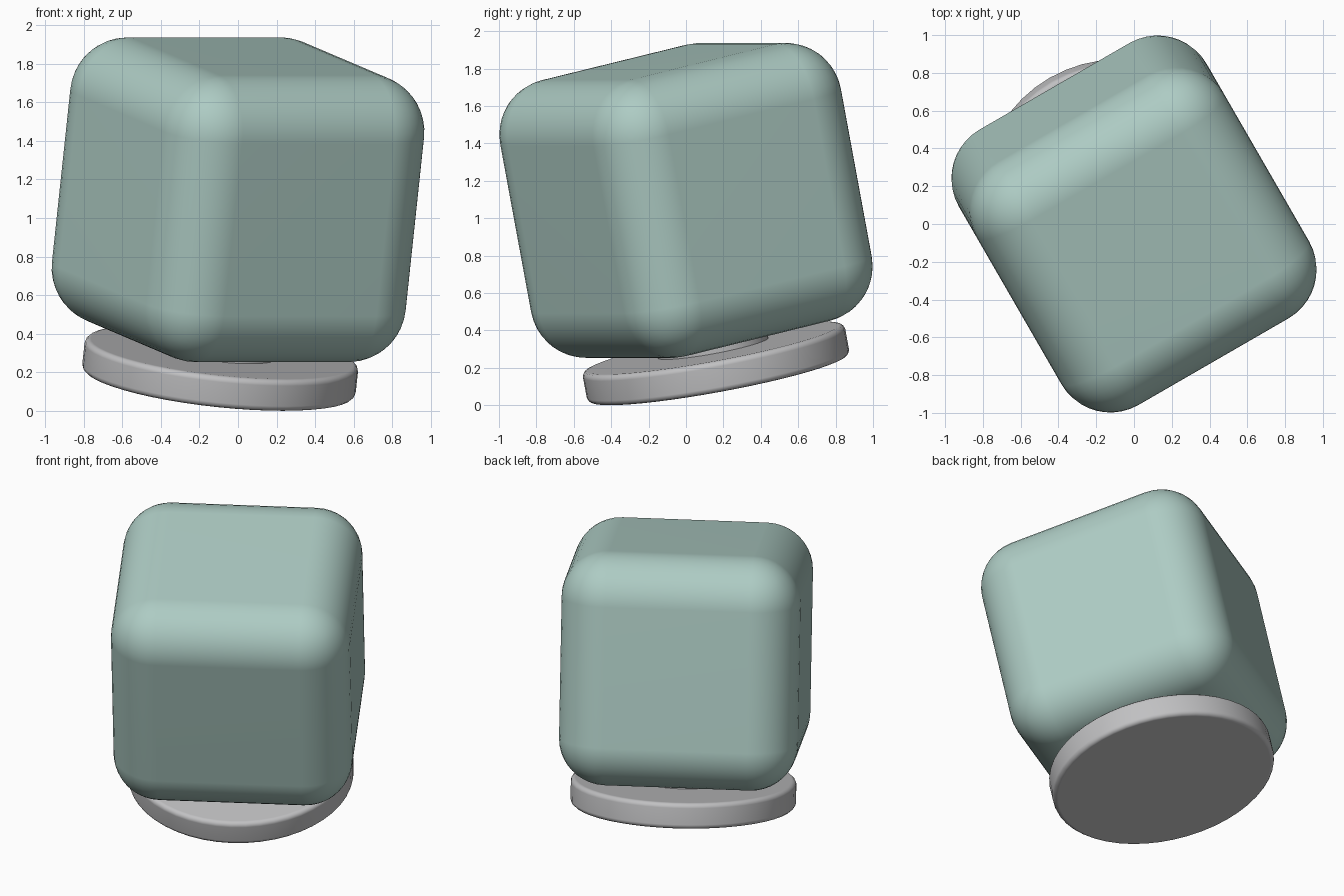
import bpy, bmesh, math
from mathutils import Matrix, Euler

cube = bpy.data.objects.get("Cube")
if cube:
    bpy.data.objects.remove(cube, do_unlink=True)


def material(name, rgb):
    m = bpy.data.materials.new(name)
    m.use_nodes = True
    m.diffuse_color = (*rgb, 1)
    m.node_tree.nodes["Principled BSDF"].inputs["Base Color"].default_value = (*rgb, 1)
    return m


teal = material("pale_teal", (0.42, 0.60, 0.55))
grey = material("light_grey", (0.53, 0.53, 0.54))

# Shared tilted frame: its origin is the middle of the body
tilt = (Matrix.Translation((0, 0, 1.095))
        @ Euler((math.radians(12), 0, math.radians(30))).to_matrix().to_4x4())


def make_object(name, bm, mat, offset, angle):
    mesh = bpy.data.meshes.new(name)
    bm.to_mesh(mesh)
    bm.free()
    mesh.materials.append(mat)
    ob = bpy.data.objects.new(name, mesh)
    bpy.context.collection.objects.link(ob)
    ob.matrix_world = tilt @ Matrix.Translation((0, 0, offset))
    bpy.ops.object.select_all(action='DESELECT')
    ob.select_set(True)
    bpy.context.view_layer.objects.active = ob
    bpy.ops.object.shade_smooth_by_angle(angle=math.radians(angle))
    # Keep the big flat faces flat next to the rounded edges
    wn = ob.modifiers.new("flat_faces", 'WEIGHTED_NORMAL')
    wn.keep_sharp = True
    return ob


def disc(radius, height, rounding, sides=48):
    bm = bmesh.new()
    bmesh.ops.create_cone(bm, cap_ends=True, segments=sides,
                          radius1=radius, radius2=radius, depth=height)
    if rounding:
        rims = [e for e in bm.edges if abs(e.verts[0].co.z - e.verts[1].co.z) < 1e-5]
        bmesh.ops.bevel(bm, geom=rims, offset=rounding, segments=3,
                        profile=0.5, affect='EDGES')
    return bm


# Rounded cube body
bm = bmesh.new()
bmesh.ops.create_cube(bm, size=1.514)
bmesh.ops.bevel(bm, geom=bm.edges[:], offset=0.30, segments=10,
                profile=0.5, affect='EDGES')
make_object("rounded_body", bm, teal, 0, 40)

# Round base under the body, and the short neck joining them
make_object("base_disc", disc(0.713, 0.168, 0.03), grey, -0.89, 40)
make_object("base_neck", disc(0.30, 0.10, 0), grey, -0.785, 40)
